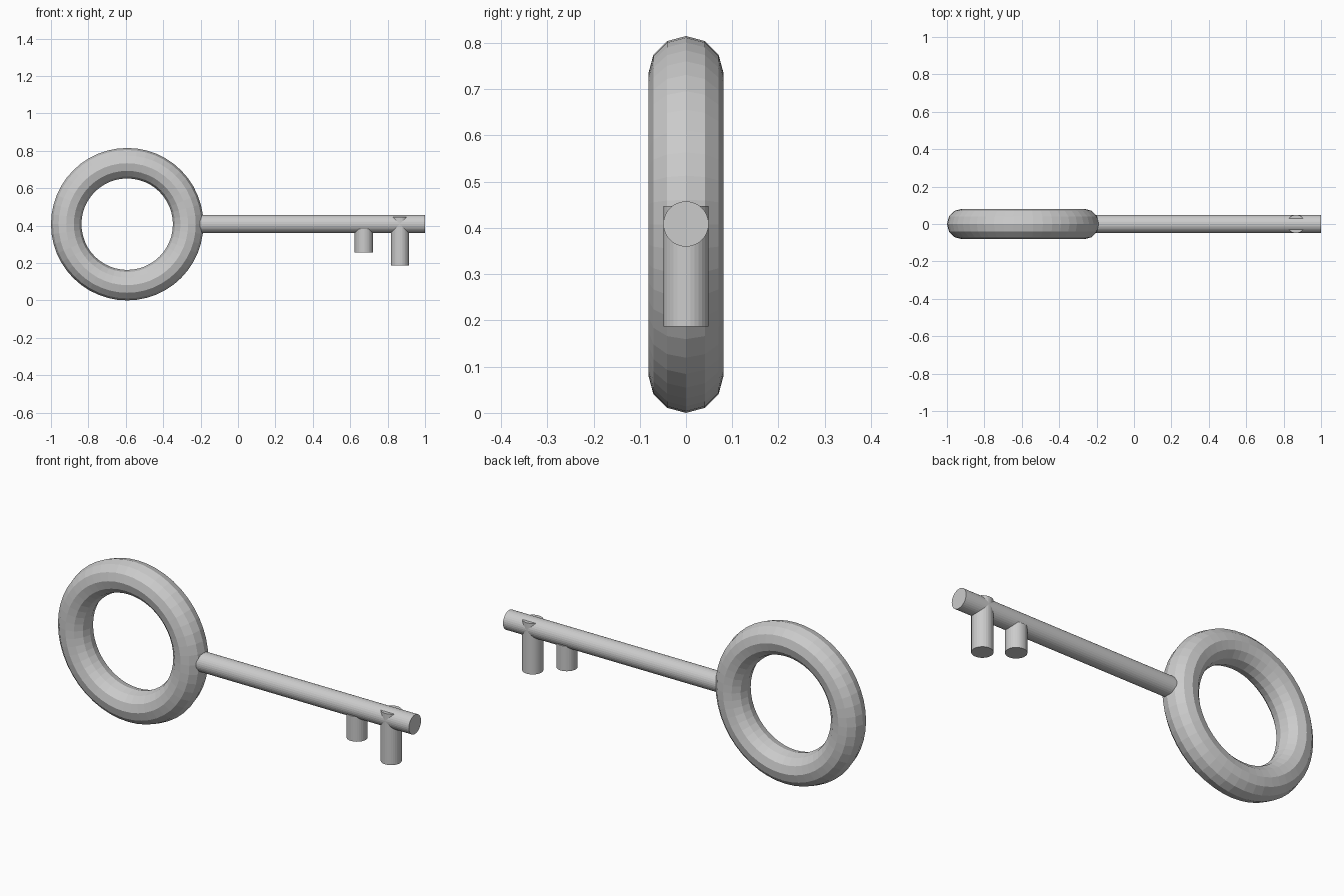
import bpy
from math import pi

if "Cube" in bpy.data.objects:
    bpy.data.objects.remove(bpy.data.objects["Cube"])

RING_R, TUBE_R = 0.326, 0.0815   # bow ring radii
ROD_R = 0.049                    # shared by shaft and teeth
MID_Z = RING_R + TUBE_R          # height of the key's axis


def rod(name, start, end):
    """32-sided flat-faced rod along x or z between two points."""
    along_x = start[0] != end[0]
    length = abs(end[0] - start[0]) if along_x else abs(end[2] - start[2])
    mid = [(a + b) / 2 for a, b in zip(start, end)]
    bpy.ops.mesh.primitive_cylinder_add(
        vertices=32, radius=ROD_R, depth=length, location=mid,
        rotation=(0, pi / 2 if along_x else 0, 0))
    bpy.context.object.name = name


# Ring handle
bpy.ops.mesh.primitive_torus_add(
    major_segments=48, minor_segments=12,
    major_radius=RING_R, minor_radius=TUBE_R,
    location=(-1 + MID_Z, 0, MID_Z), rotation=(pi / 2, 0, 0))
bpy.context.object.name = "ring_handle"

# Shaft, sunk slightly into the ring
rod("shaft", (-0.22, 0, MID_Z + 0.001), (1.0, 0, MID_Z + 0.001))

# Teeth: the long one nearly passes through the shaft
for name, x, bottom, top in (("short_tooth", 0.673, 0.255, 0.383),
                             ("long_tooth", 0.866, 0.187, 0.447)):
    rod(name, (x, 0, bottom), (x, 0, top))
